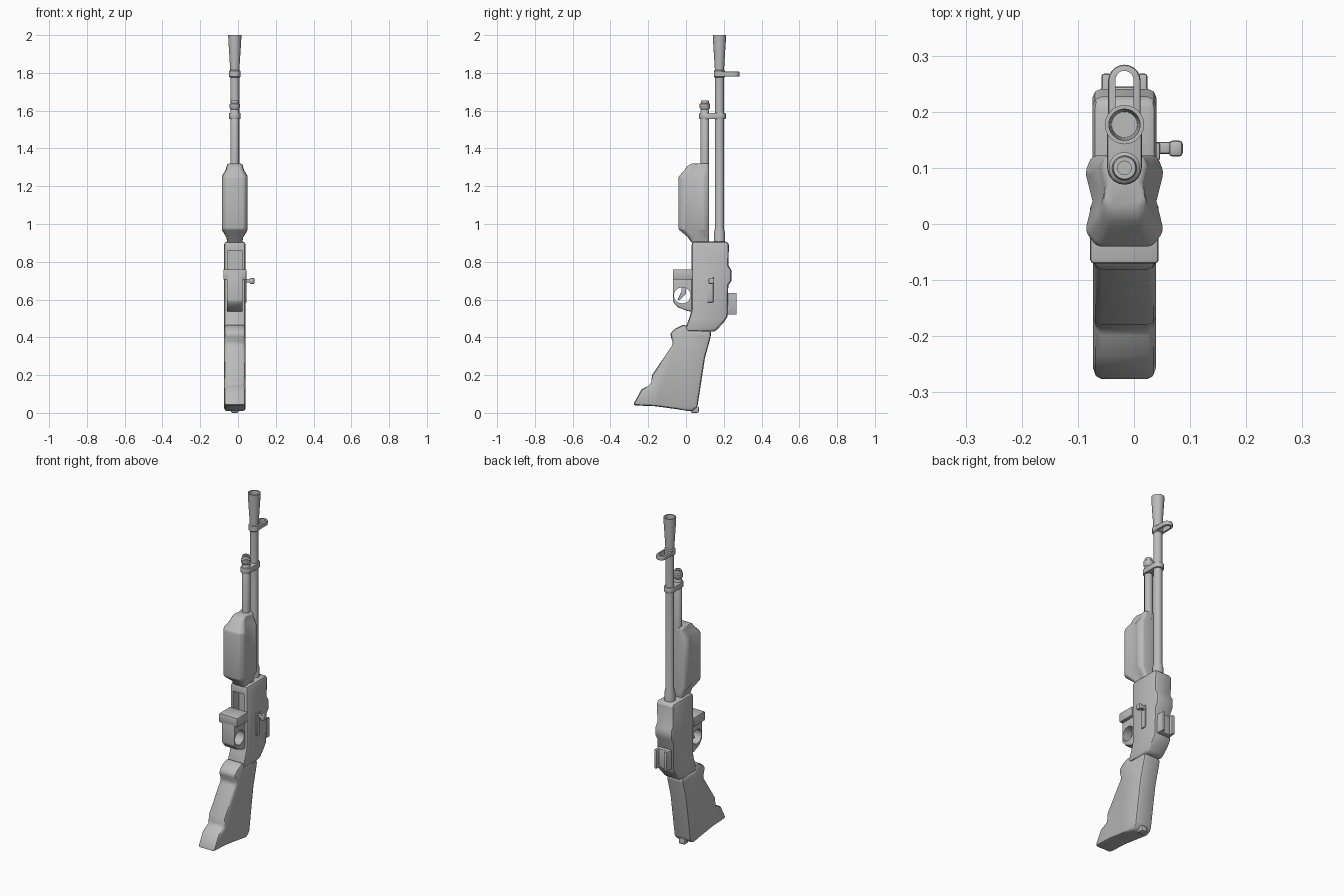
import bpy, bmesh, math
from mathutils import Matrix, Vector

cube = bpy.data.objects.get("Cube")
if cube:
    bpy.data.objects.remove(cube, do_unlink=True)

CX = -0.017  # the body's own centre line
mat = bpy.data.materials.new("plain grey")
mat.use_nodes = True
GREY = (0.5, 0.5, 0.5, 1)
mat.diffuse_color = GREY
mat.node_tree.nodes["Principled BSDF"].inputs["Base Color"].default_value = GREY


def make(name, bm, bevel=0, cutters=(), segments=2):
    """Turn a bmesh into a bevelled, cut and smoothed object."""
    bmesh.ops.recalc_face_normals(bm, faces=bm.faces[:])
    me = bpy.data.meshes.new(name)
    bm.to_mesh(me)
    bm.free()
    ob = bpy.data.objects.new(name, me)
    bpy.context.scene.collection.objects.link(ob)
    if bevel:
        m = ob.modifiers.new("bevel", 'BEVEL')
        m.width, m.segments, m.limit_method = bevel, segments, 'ANGLE'
        m.angle_limit = math.radians(35)
    for c in cutters:
        m = ob.modifiers.new("cut", 'BOOLEAN')
        m.operation, m.object, m.solver = 'DIFFERENCE', c, 'EXACT'
    deps = bpy.context.evaluated_depsgraph_get()
    ob.data = bpy.data.meshes.new_from_object(ob.evaluated_get(deps))
    ob.modifiers.clear()
    for c in cutters:
        bpy.data.objects.remove(c, do_unlink=True)
    ob.data.materials.clear()
    ob.data.materials.append(mat)
    ob.data.shade_smooth()
    ob.data.set_sharp_from_angle(angle=math.radians(40))
    return ob


def side_profile(name, points, half, x=CX, **kw):
    """Extrude a (y, z) outline across the width."""
    bm = bmesh.new()
    f = bm.faces.new([bm.verts.new((x - half, y, z)) for y, z in points])
    new = bmesh.ops.extrude_face_region(bm, geom=[f])["geom"]
    bmesh.ops.translate(bm, vec=(2 * half, 0, 0),
                        verts=[v for v in new if isinstance(v, bmesh.types.BMVert)])
    return make(name, bm, **kw)


def box(name, x, y, z, **kw):
    return side_profile(name, [(y[0], z[0]), (y[1], z[0]), (y[1], z[1]), (y[0], z[1])],
                        (x[1] - x[0]) / 2, (x[0] + x[1]) / 2, **kw)


def loft(name, rings, **kw):
    """Skin a stack of equal-length point rings and cap both ends."""
    bm = bmesh.new()
    rows = [[bm.verts.new(p) for p in ring] for ring in rings]
    n = len(rows[0])
    for a, b in zip(rows, rows[1:]):
        for i in range(n):
            j = (i + 1) % n
            bm.faces.new((a[i], a[j], b[j], b[i]))
    bm.faces.new(rows[0])
    bm.faces.new(rows[-1])
    return make(name, bm, **kw)


def turned(name, y, profile, sides=24):
    """Lathe (radius, z) pairs about a vertical axis."""
    angles = [math.tau * i / sides for i in range(sides)]
    return loft(name, [[(CX + r * math.cos(a), y + r * math.sin(a), z) for a in angles]
                       for r, z in profile])


def stadium(y0, y1, r, z, steps=10):
    """Rounded slot outline between two centres on the y axis."""
    pts = []
    for yc, start in ((y0, math.pi), (y1, 0)):
        for i in range(steps + 1):
            a = start + math.pi * i / steps
            pts.append((CX + r * math.cos(a), yc + r * math.sin(a), z))
    return pts


def slab(name, y0, y1, r, z0, z1, **kw):
    return loft(name, [stadium(y0, y1, r, z0), stadium(y0, y1, r, z1)], **kw)


# Barrel with flared, hollow muzzle
turned("barrel", 0.177, [(0.03, 0.88), (0.03, 0.95), (0.024, 0.975), (0.024, 1.8),
                         (0.025, 1.83), (0.034, 1.97), (0.035, 2.0), (0.028, 2.0),
                         (0.023, 1.9)])
turned("front_sight_collar", 0.177, [(0.024, 1.775), (0.03, 1.78), (0.03, 1.81), (0.024, 1.815)])

# Front sight loop
hole = slab("sight_hole", 0.2, 0.257, 0.016, 1.7, 1.9)
slab("front_sight_loop", 0.185, 0.255, 0.029, 1.78, 1.807, bevel=0.005, cutters=[hole])

# Gas tube and clamp
turned("gas_tube", 0.1, [(0.023, 1.28), (0.023, 1.6), (0.02, 1.605), (0.028, 1.615),
                         (0.028, 1.635), (0.022, 1.64), (0.02, 1.655), (0.012, 1.655),
                         (0.012, 1.63)])
slab("tube_clamp", 0.101, 0.18, 0.031, 1.555, 1.588, bevel=0.005)

# Handguard, waisted along its sides
section = [(0, 0.05), (0.17, 0.07), (0.5, 0.057), (0.82, 0.07), (1, 0.058)]
rings = []
for z, front, k in ((0.9, 0.03, 0.6), (0.93, 0.01, 0.65), (0.972, -0.04, 1), (1.25, -0.04, 1),
                    (1.285, -0.008, 0.7), (1.305, 0.005, 0.62), (1.32, 0.03, 0.56)):
    half = [(w * k, front + u * (0.122 - front)) for u, w in section]
    rings.append([(CX + w, y, z) for w, y in half] +
                 [(CX - w, y, z) for w, y in reversed(half)])
loft("handguard", rings, bevel=0.008)

# Receiver with the open feed well in its front
well = box("feed_well", (CX - 0.038, CX + 0.038), (-0.05, 0.09), (0.56, 0.86))
side_profile("receiver", [(0.03, 0.907), (0.222, 0.907), (0.227, 0.89), (0.225, 0.78),
                          (0.241, 0.755), (0.241, 0.7), (0.224, 0.675), (0.22, 0.51),
                          (0.2, 0.48), (0.155, 0.43), (-0.01, 0.43), (0.02, 0.51), (0.03, 0.55)],
             0.057, bevel=0.016, cutters=[well])

# Trigger guard, catch plate and trigger
opening = slab("guard_opening", -0.022, -0.018, 0.042, -0.3, 0.3)
opening.data.transform(Matrix.Translation((0, 0, 0.622)) @
                       Matrix.Rotation(math.pi / 2, 4, 'Y') @ Matrix.Translation((-CX, 0, 0)))
side_profile("trigger_guard", [(-0.07, 0.75), (0.035, 0.75), (0.035, 0.535), (0.005, 0.54),
                               (-0.045, 0.56), (-0.07, 0.59)],
             0.042, bevel=0.007, cutters=[opening])
box("catch_plate", (CX - 0.061, CX + 0.061), (-0.07, 0.035), (0.705, 0.76), bevel=0.006)
side_profile("trigger", [(0.0, 0.67), (-0.025, 0.67), (-0.025, 0.64), (-0.045, 0.6),
                         (-0.035, 0.595), (0.0, 0.63)], 0.01, bevel=0.002)

# Rear sight: base with two ears
box("rear_sight_base", (CX - 0.042, CX + 0.042), (0.2, 0.245), (0.52, 0.635), bevel=0.005)
for side in (-1, 1):
    x = CX + side * 0.032
    box("rear_sight_ear", (x - 0.009, x + 0.009), (0.21, 0.268), (0.52, 0.635), bevel=0.005)

# Bolt slide and handle on the left side
box("bolt_slide", (0.03, 0.046), (0.113, 0.145), (0.585, 0.72), bevel=0.003)
box("bolt_handle_stem", (0.03, 0.07), (0.125, 0.146), (0.69, 0.71), bevel=0.004)
box("bolt_handle_knob", (0.062, 0.087), (0.12, 0.149), (0.682, 0.715), bevel=0.007)

# Stock with grip spur and stepped underside
side_profile("stock", [(-0.085, 0.42), (-0.06, 0.445), (-0.01, 0.47), (0.005, 0.46), (0.02, 0.435),
                       (0.135, 0.435), (0.13, 0.4), (0.1, 0.29), (0.06, 0.03), (0.03, 0.007),
                       (-0.05, 0.02), (-0.16, 0.035), (-0.282, 0.04), (-0.235, 0.125),
                       (-0.185, 0.15), (-0.18, 0.2), (-0.068, 0.365)],
             0.056, bevel=0.015)
box("heel_nub", (CX - 0.02, CX + 0.02), (0.025, 0.068), (0.0, 0.035), bevel=0.008)
